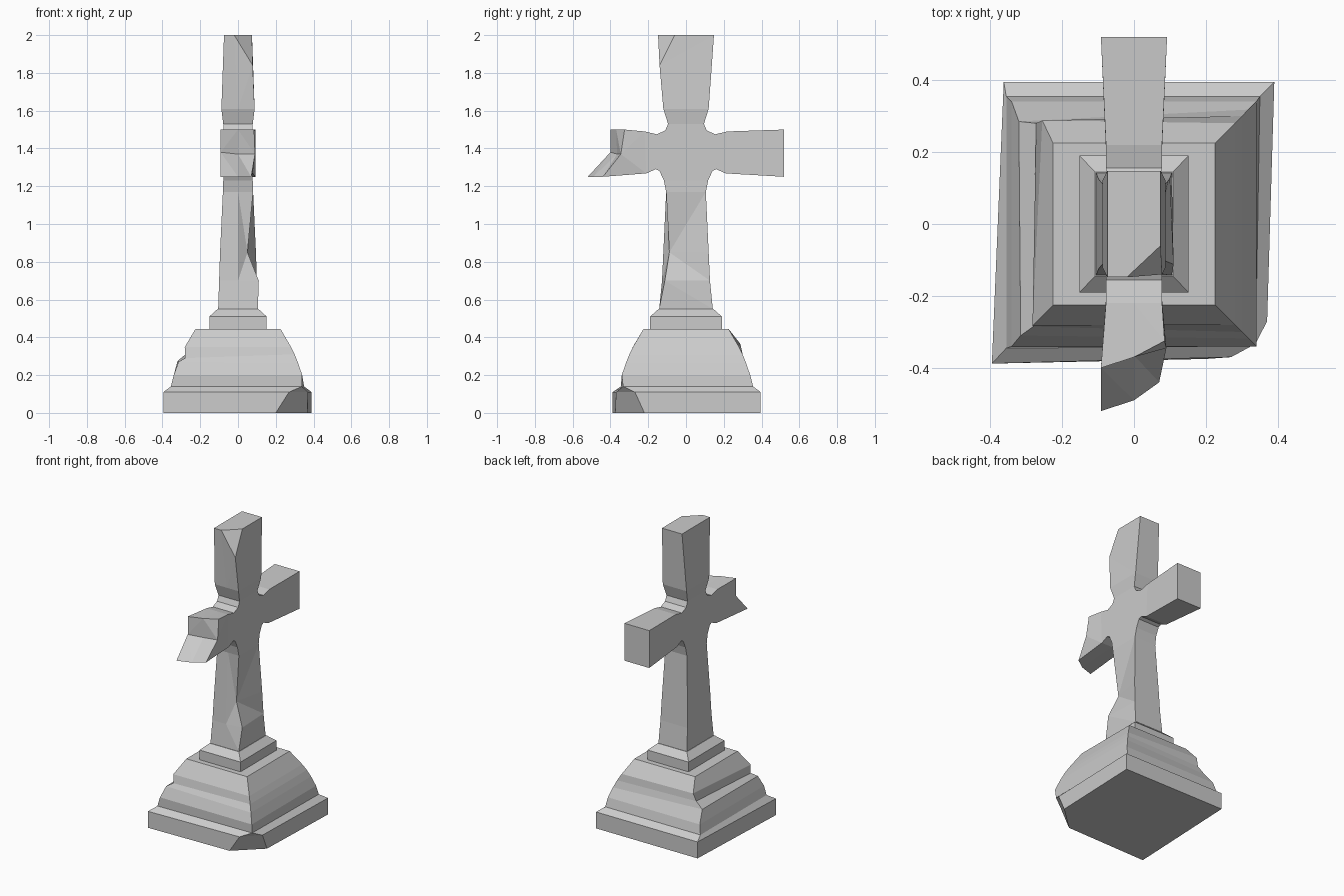
import bpy, bmesh

if "Cube" in bpy.data.objects:
    bpy.data.objects.remove(bpy.data.objects["Cube"])


def finish(bm, name):
    bmesh.ops.remove_doubles(bm, verts=bm.verts, dist=0.0005)
    bmesh.ops.recalc_face_normals(bm, faces=bm.faces)
    mesh = bpy.data.meshes.new(name)
    bm.to_mesh(mesh)
    bm.free()
    obj = bpy.data.objects.new(name, mesh)
    bpy.context.collection.objects.link(obj)


def ring(x, y, z):
    # front left, front right (twice, so it can be chipped), back right, back left
    return [(-x, -y, z), (x, -y, z), (x, -y, z), (x, y, z), (-x, y, z)]


# Stepped pedestal: slightly skewed plinth with a chipped corner
rings = [
    [(-.395, -.388, 0), (.20, -.375, 0), (.368, -.22, 0), (.39, .395, 0), (-.362, .395, 0)],
    [(-.395, -.388, .11), (.27, -.37, .11), (.37, -.27, .11), (.39, .395, .11), (-.362, .395, .11)],
    [(-.355, -.345, .14), (.338, -.333, .14), (.338, -.333, .14), (.35, .355, .14), (-.355, .355, .14)],
]
# Domed part, stepped block and bevel below the shaft
for x, y, z in [(.34, .34, .20), (.318, .318, .265), (.30, .30, .31), (.28, .28, .35),
                (.225, .225, .445), (.152, .19, .445), (.152, .19, .51), (.108, .145, .55)]:
    rings.append(ring(x, y, z))
# Weathered groove across the left face of the dome
rings[4][0] = (-.315, -.31, .27)
rings[4][4] = (-.32, .285, .275)
rings[5][0] = (-.28, -.285, .29)
rings[5][4] = (-.272, .28, .315)
rings[6][0] = (-.282, -.282, .348)
rings[6][4] = (-.255, .288, .365)

bm = bmesh.new()
loft = [[bm.verts.new(p) for p in r] for r in rings]
for a, b in zip(loft, loft[1:]):
    for i in range(5):
        j = (i + 1) % 5
        bm.faces.new((a[i], a[j], b[j], b[i]))
bm.faces.new(loft[0])
bm.faces.new(loft[-1])
finish(bm, "pedestal")

# Cross: half outline as (y, z, half thickness in x), bottom to top
half = [(.142, .55, .105), (.127, .70, .10), (.12, .85, .095), (.105, 1.17, .08),
        (.117, 1.23, .078), (.14, 1.28, .078), (.16, 1.29, .078), (.21, 1.268, .078),
        (.52, 1.25, .092), (.52, 1.38, .092), (.52, 1.5, .092),
        (.22, 1.49, .078), (.155, 1.475, .078), (.11, 1.495, .078), (.095, 1.53, .078),
        (.12, 1.61, .088), (.148, 2.0, .074)]
TOP = len(half) - 1

# Damage on the front side, keyed by (outline index, column): column -1 left, 0 middle, 1 right
damage = {
    (1, 1): (.11, -.112, .70), (2, 1): (.05, -.088, .85),      # chipped shaft edge
    (8, -1): (-.092, -.52, 1.25), (8, 0): (0, -.49, 1.25), (8, 1): (.07, -.44, 1.25),
    (9, -1): (-.092, -.40, 1.38), (9, 0): (0, -.365, 1.37), (9, 1): (.09, -.345, 1.37),
    (10, -1): (-.092, -.40, 1.5), (10, 0): (0, -.37, 1.5), (10, 1): (.085, -.325, 1.5),
    (TOP, 0): (-.02, -.148, 2), (TOP, 1): (.078, -.14, 1.84),  # chipped top corner
}

bm = bmesh.new()
v = {}
for s in (-1, 1):
    for i, (y, z, t) in enumerate(half):
        for c in (-1, 0, 1):
            co = (c * t, s * y, z)
            if s == -1:
                co = damage.get((i, c), co)
            v[s, i, c] = bm.verts.new(co)
    # Outline strips
    for i in range(TOP):
        for c in (-1, 0):
            bm.faces.new((v[s, i, c], v[s, i, c + 1], v[s, i + 1, c + 1], v[s, i + 1, c]))

chip = bm.verts.new((.074, -.06, 2))
for c in (-1, 1):
    # Shaft, neck and head panels
    for i in (0, 1, 2, 3, 14, 15):
        loop = [v[1, i, c], v[1, i + 1, c]]
        if i == 15 and c == 1:
            loop.append(chip)
        bm.faces.new(loop + [v[-1, i + 1, c], v[-1, i, c]])
    # Crossing and arms
    middle = [4, 5, 6, 7, 11, 12, 13, 14]
    bm.faces.new([v[1, i, c] for i in middle] + [v[-1, i, c] for i in reversed(middle)])
    for s in (-1, 1):
        bm.faces.new([v[s, i, c] for i in (7, 8, 9, 10, 11)])
# Bottom cap, top cap and the chip facet
bm.faces.new([v[1, 0, c] for c in (-1, 0, 1)] + [v[-1, 0, c] for c in (1, 0, -1)])
bm.faces.new([v[1, TOP, c] for c in (-1, 0, 1)] + [chip, v[-1, TOP, 0], v[-1, TOP, -1]])
bm.faces.new((v[-1, TOP, 0], v[-1, TOP, 1], chip))
bmesh.ops.recalc_face_normals(bm, faces=bm.faces)
bmesh.ops.triangulate(bm, faces=[f for f in bm.faces if len(f.verts) > 3])
finish(bm, "stone_cross")
